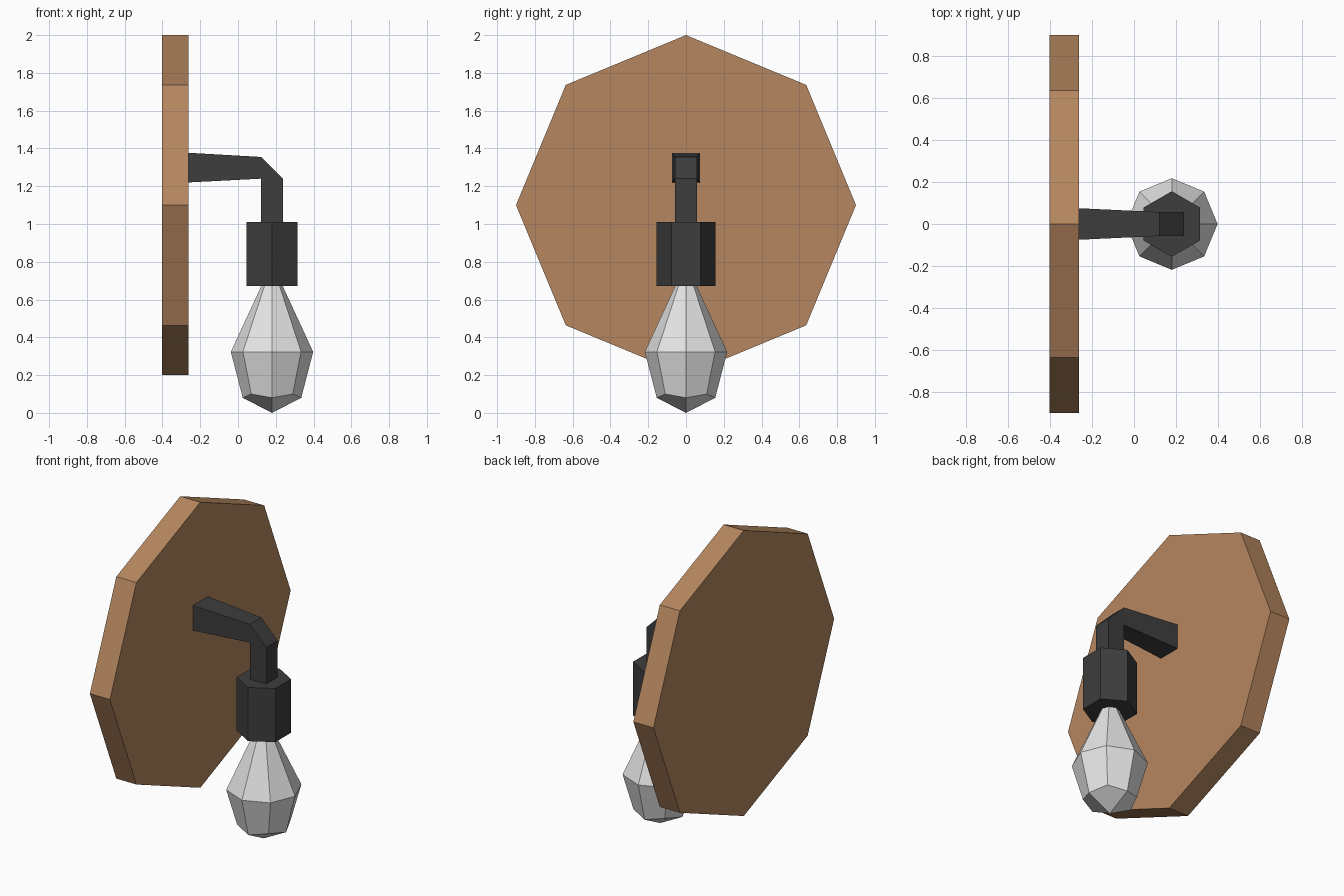
import bpy, bmesh
from math import pi, sin, cos

cube = bpy.data.objects.get("Cube")
if cube:
    bpy.data.objects.remove(cube, do_unlink=True)


def material(name, rgb):
    m = bpy.data.materials.new(name)
    m.use_nodes = True
    m.diffuse_color = (*rgb, 1)
    bsdf = next(n for n in m.node_tree.nodes if n.type == 'BSDF_PRINCIPLED')
    bsdf.inputs["Base Color"].default_value = (*rgb, 1)
    return m


wood = material("warm wood", (0.46, 0.24, 0.115))
iron = material("dark iron", (0.047, 0.047, 0.047))
glass = material("pale glass", (0.77, 0.77, 0.77))


def finish(bm, name, mat):
    bmesh.ops.recalc_face_normals(bm, faces=bm.faces)
    mesh = bpy.data.meshes.new(name)
    bm.to_mesh(mesh)
    bm.free()
    mesh.materials.append(mat)
    obj = bpy.data.objects.new(name, mesh)
    bpy.context.collection.objects.link(obj)
    return obj


def loft(bm, rings):
    """Bridge equal-sized rings of points and return the vertex rings."""
    vr = [[bm.verts.new(p) for p in ring] for ring in rings]
    n = len(vr[0])
    for a, b in zip(vr, vr[1:]):
        for i in range(n):
            j = (i + 1) % n
            bm.faces.new((a[i], a[j], b[j], b[i]))
    return vr


LAMP_X = 0.18


def ring(sides, radius, z, phase=0.0, lift=0.0):
    """Horizontal ring around the lamp axis; lift raises every odd corner."""
    return [(LAMP_X + radius * cos(2 * pi * i / sides + phase),
             radius * sin(2 * pi * i / sides + phase),
             z + lift * (i % 2)) for i in range(sides)]


# Octagonal wall plate, standing upright
bm = bmesh.new()
plate = loft(bm, [[(x, 0.9 * sin(pi * i / 4), 1.1 + 0.9 * cos(pi * i / 4))
                   for i in range(8)] for x in (-0.403, -0.263)])
for cap in plate:
    bm.faces.new(cap)
finish(bm, "wall_plate", wood)

# Tapered arm with a bevelled elbow: (outer xz, inner xz, half width)
sections = [((-0.263, 1.377), (-0.263, 1.22), 0.075),
            ((0.122, 1.355), (0.122, 1.24), 0.057),
            ((0.237, 1.24), (0.122, 1.24), 0.057),
            ((0.237, 1.0), (0.122, 1.0), 0.057)]
bm = bmesh.new()
arm = loft(bm, [[(o[0], -w, o[1]), (o[0], w, o[1]), (i[0], w, i[1]), (i[0], -w, i[1])]
                for o, i, w in sections])
bm.faces.new(arm[0])
bm.faces.new(arm[-1])
bmesh.ops.remove_doubles(bm, verts=bm.verts, dist=0.0001)
finish(bm, "bent_arm", iron)

# Hexagonal bulb socket
bm = bmesh.new()
for cap in loft(bm, [ring(6, 0.156, z, pi / 2) for z in (0.672, 1.01)]):
    bm.faces.new(cap)
finish(bm, "bulb_socket", iron)

# Faceted bulb, closed below by four kite faces meeting at the tip
bm = bmesh.new()
bulb = loft(bm, [ring(8, 0.053, 0.68), ring(8, 0.218, 0.323),
                 ring(8, 0.155, 0.08, lift=0.02)])
bm.faces.new(bulb[0])
tip = bm.verts.new((LAMP_X, 0, 0))
low = bulb[-1]
for i in range(0, 8, 2):
    bm.faces.new((tip, low[i], low[i + 1], low[(i + 2) % 8]))
finish(bm, "light_bulb", glass)
